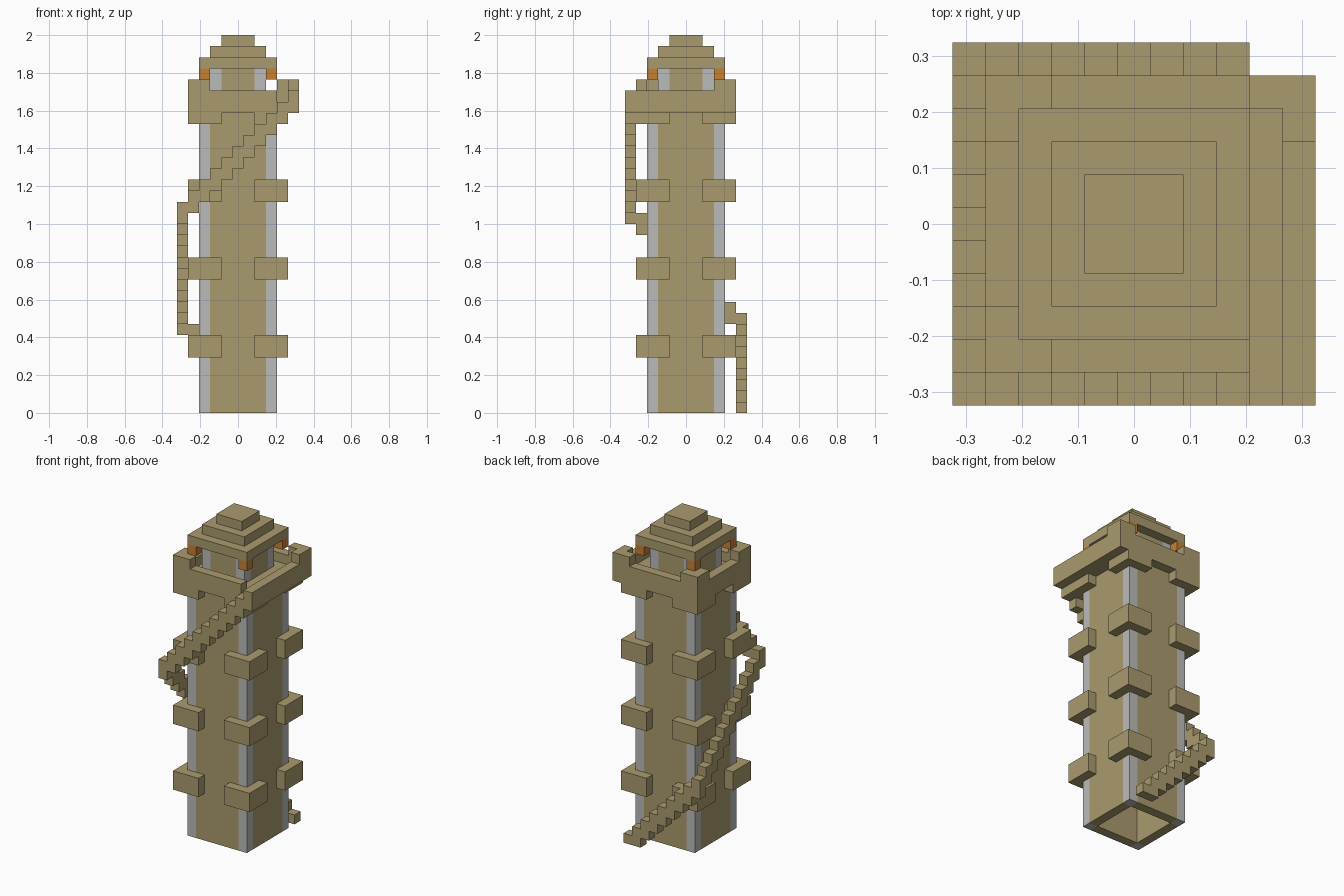
import bpy, bmesh

cube = bpy.data.objects.get("Cube")
if cube:
    bpy.data.objects.remove(cube, do_unlink=True)

U = 2 / 34  # one block


def material(name, color):
    m = bpy.data.materials.new(name)
    m.use_nodes = True
    m.diffuse_color = (*color, 1)
    m.node_tree.nodes["Principled BSDF"].inputs["Base Color"].default_value = (*color, 1)
    return m


sand = material("sandstone", (0.402, 0.328, 0.156))
grey = material("pale_grey_stone", (0.50, 0.50, 0.485))
amber = material("amber_lamp", (0.56, 0.22, 0.035))


def finish(name, bm, mat):
    bmesh.ops.recalc_face_normals(bm, faces=bm.faces)
    mesh = bpy.data.meshes.new(name)
    bm.to_mesh(mesh)
    bm.free()
    mesh.materials.append(mat)
    bpy.context.collection.objects.link(bpy.data.objects.new(name, mesh))


def prism(bm, outline, z0, z1):
    """Extrude an outline given in blocks from z0 to z1."""
    face = bm.faces.new([bm.verts.new((x * U, y * U, z0 * U)) for x, y in outline])
    new = bmesh.ops.extrude_face_region(bm, geom=[face])["geom"]
    verts = [g for g in new if isinstance(g, bmesh.types.BMVert)]
    bmesh.ops.translate(bm, verts=verts, vec=(0, 0, (z1 - z0) * U))


def boxes(name, mat, *specs):
    """Boxes given in blocks as (x0, x1, y0, y1, z0, z1)."""
    bm = bmesh.new()
    for x0, x1, y0, y1, z0, z1 in specs:
        prism(bm, [(x0, y0), (x1, y0), (x1, y1), (x0, y1)], z0, z1)
    finish(name, bm, mat)


def square(name, mat, half, z0, z1):
    boxes(name, mat, (-half, half, -half, half, z0, z1))


def elbow(name, sx, sy, inner, z0, z1):
    """L-shaped block wrapping one corner of the tower."""
    pts = [(4.5, 4.5), (inner, 4.5), (inner, 3.5), (3.5, 3.5), (3.5, inner), (4.5, inner)]
    bm = bmesh.new()
    prism(bm, [(x * sx, y * sy) for x, y in pts], z0, z1)
    finish(name, bm, sand)


def span(sign, a, b):
    return (a, b) if sign > 0 else (-b, -a)


CORNERS = {"front_left": (1, -1), "front_right": (-1, -1),
           "back_left": (1, 1), "back_right": (-1, 1)}

# Hollow shaft walls
boxes("shaft_walls", sand,
      (-2.5, 2.5, -3.5, -2.5, 0, 27), (-2.5, 2.5, 2.5, 3.5, 0, 27),
      (-3.5, -2.5, -2.5, 2.5, 0, 27), (2.5, 3.5, -2.5, 2.5, 0, 27))

# Corner columns, wrapping brackets, lantern room posts and lamps
for corner, (sx, sy) in CORNERS.items():
    outer = span(sx, 2.5, 3.5) + span(sy, 2.5, 3.5)
    boxes(corner + "_column", grey, outer + (0, 27))
    boxes(corner + "_lamp", amber, outer + (30, 31))
    boxes(corner + "_room_post", grey, span(sx, 1.5, 2.5) + span(sy, 1.5, 2.5) + (28, 31))
    for level, z in enumerate((5, 12, 19), 1):
        elbow(f"{corner}_bracket_{level}", sx, sy, 1.5, z, z + 2)
    elbow(corner + "_corbel", sx, sy, 1.5, 26, 27)

# Lantern room walls
boxes("room_walls", sand,
      (-1.5, 1.5, -2.5, 2.5, 28, 31),
      (-2.5, -1.5, -1.5, 1.5, 28, 31), (1.5, 2.5, -1.5, 1.5, 28, 31))

# Gallery floor and parapet, with an entry at the head of the stairs
square("gallery_floor", sand, 4.5, 27, 28)
boxes("parapet", sand,
      (-4.5, 3.5, -4.5, -3.5, 28, 29), (-4.5, 4.5, 3.5, 4.5, 28, 29),
      (-4.5, -3.5, -3.5, 3.5, 28, 29))
boxes("landing_wall", sand, (4.5, 5.5, -5.5, 4.5, 27, 29))

# Raised parapet corners
elbow("front_right_merlon", -1, -1, 2.5, 29, 30)
elbow("back_right_merlon", -1, 1, 2.5, 29, 30)
boxes("back_left_merlon", sand,
      (3.5, 4.5, 3.5, 4.5, 29, 30), (4.5, 5.5, 2.5, 4.5, 29, 30))

# Stepped roof
for i in range(3):
    square(f"roof_tier_{i + 1}", sand, 3.5 - i, 31 + i, 32 + i)

# Staircase winding around the back, right side and front
boxes("back_stairs", sand,
      *[(2.5 - i, 3.5 - i, 4.5, 5.5, max(i - 1, 0), i + 1) for i in range(8)])
boxes("right_stairs", sand,
      *[(-5.5, -4.5, 4.5 - i, 5.5 - i, 7 + i, 9 + i) for i in range(11)])
boxes("front_stairs", sand,
      *[(-4.5 + i, -3.5 + i, -5.5, -4.5, 18 + i, 20 + i) for i in range(9)])
